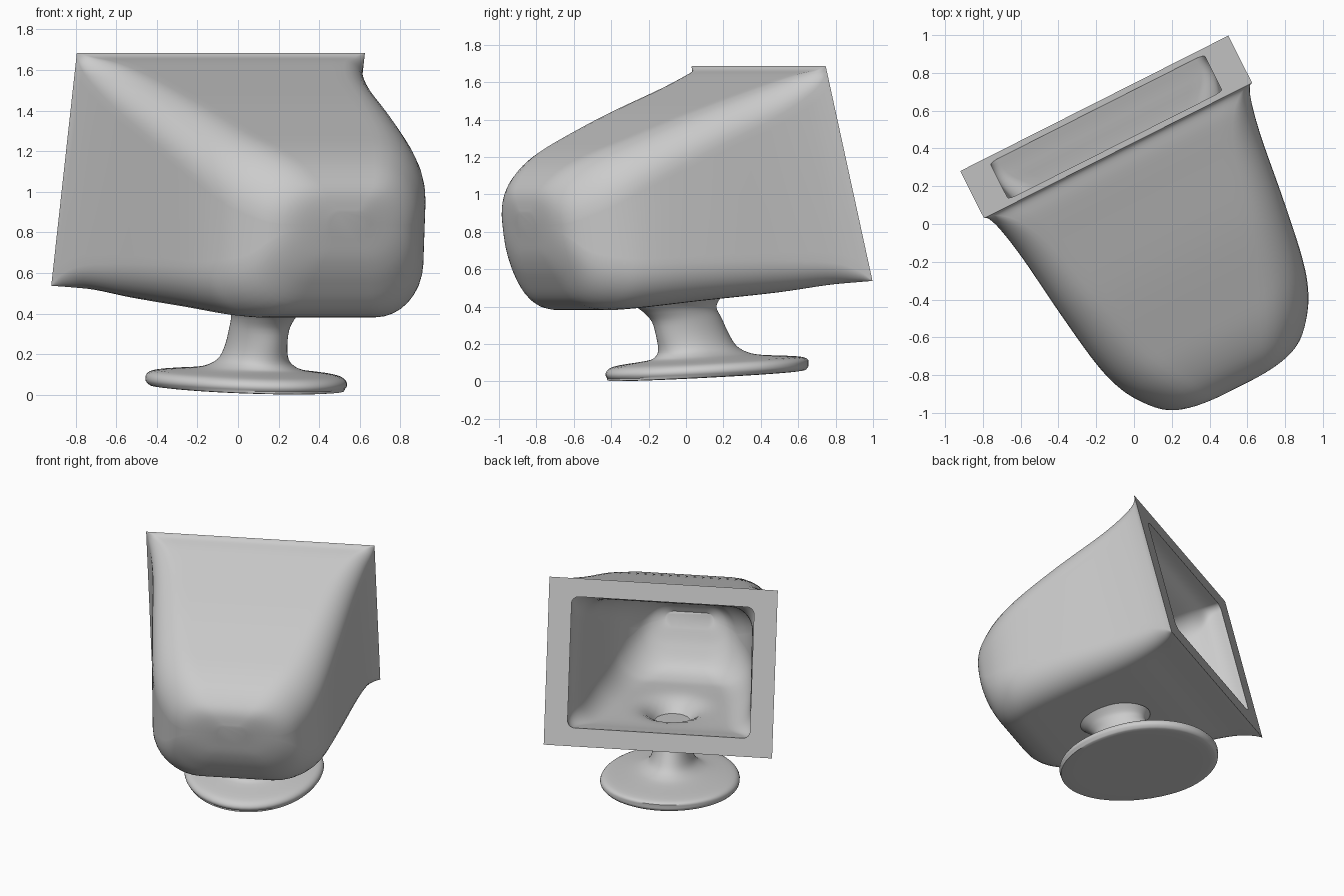
import bpy, bmesh, math

cube = bpy.data.objects.get("Cube")
if cube:
    bpy.data.objects.remove(cube)

YAW = math.radians(26.8)   # whole display is turned on its stand
CENTRE = 0.1               # sideways centre line

grey = bpy.data.materials.new("plain_grey")
grey.use_nodes = True
grey.diffuse_color = (0.6, 0.6, 0.6, 1)
grey.node_tree.nodes["Principled BSDF"].inputs["Base Color"].default_value = (0.6, 0.6, 0.6, 1)


def refine(rows, steps):
    """Catmull-Rom interpolation between table rows."""
    out = []
    last = len(rows) - 1
    for i in range(last):
        quad = (rows[max(i - 1, 0)], rows[i], rows[i + 1], rows[min(i + 2, last)])
        for k in range(steps):
            t = k / steps
            out.append([0.5 * (2 * b + (c - a) * t + (2*a - 5*b + 4*c - d) * t**2
                               + (3*b - a - 3*c + d) * t**3) for a, b, c, d in zip(*quad)])
    return out + [list(rows[-1])]


def loft(name, rings, cap_end=True):
    """Skin closed rings in order, cap the ends, smooth with sharp edges kept."""
    bm = bmesh.new()
    loops = [[bm.verts.new(p) for p in ring] for ring in rings]
    for a, b in zip(loops, loops[1:]):
        for i in range(len(a)):
            j = (i + 1) % len(a)
            bm.faces.new((a[i], a[j], b[j], b[i]))
    bm.faces.new(loops[0])
    if cap_end:
        bm.faces.new(loops[-1])
    bmesh.ops.recalc_face_normals(bm, faces=bm.faces)
    mesh = bpy.data.meshes.new(name)
    bm.to_mesh(mesh)
    bm.free()
    mesh.materials.append(grey)
    ob = bpy.data.objects.new(name, mesh)
    bpy.context.collection.objects.link(ob)
    ob.rotation_euler.z = YAW
    bpy.ops.object.select_all(action='DESELECT')
    ob.select_set(True)
    bpy.context.view_layer.objects.active = ob
    bpy.ops.object.shade_smooth_by_angle(angle=math.radians(38))


def section(row, corner=8, side=16):
    """Rounded rectangle spanned between a top and a bottom edge."""
    wt, zt, wb, zb, hw, r = row
    height = math.hypot(wt - wb, zt - zb)
    hh = height / 2
    r = max(0.002, min(r, hw * 0.98, hh * 0.98))
    flat = []
    for n, (sx, sy) in enumerate(((1, 1), (-1, 1), (-1, -1), (1, -1))):
        for k in range(corner + 1):
            a = math.pi / 2 * (n + k / corner)
            flat.append((sx * (hw - r) + r * math.cos(a), sy * (hh - r) + r * math.sin(a)))
    pts = []
    for i, p in enumerate(flat):
        pts.append(p)
        if i % (corner + 1) == corner:
            q = flat[(i + 1) % len(flat)]
            pts += [(p[0] + (q[0] - p[0]) * k / side, p[1] + (q[1] - p[1]) * k / side)
                    for k in range(1, side)]
    ring = []
    for x, y in pts:
        f = y / height + 0.5
        ring.append((CENTRE + x, wb + (wt - wb) * f, zb + (zt - zb) * f))
    return ring


# Housing: top depth, top z, bottom depth, bottom z, half width, corner radius
rim = (0.385, 1.685, 0.665, 0.537, 0.795, 0.0)
behind_rim = (0.36, 1.663, 0.61, 0.53, 0.775, 0.06)
shell = [
    (0.27, 1.635, 0.48, 0.515, 0.745, 0.12),
    (0.08, 1.565, 0.22, 0.475, 0.708, 0.17),
    (-0.27, 1.435, -0.2, 0.43, 0.662, 0.21),
    (-0.58, 1.305, -0.55, 0.39, 0.612, 0.24),
    (-0.77, 1.22, -0.71, 0.385, 0.555, 0.26),
    (-0.90, 1.14, -0.83, 0.43, 0.475, 0.25),
    (-0.98, 1.06, -0.915, 0.55, 0.39, 0.21),
    (-1.015, 0.99, -0.965, 0.66, 0.28, 0.15),
    (-1.02, 0.90, -0.99, 0.76, 0.1, 0.06),
]
outer = refine([rim, behind_rim] + shell, 5)

# Cavity follows the housing at wall thickness, behind a short lip
WALL = 0.115
opening = (0.416, 1.56, 0.634, 0.663, 0.635, 0.05)
lip = (0.32, 1.54, 0.535, 0.635, 0.64, 0.07)
cavity = [(a + WALL, b - WALL, c + WALL, d + WALL, w - WALL, r * 0.9)
          for a, b, c, d, w, r in shell[1:-1]]
inner = refine([opening, lip] + cavity, 7)


def dimple(p):
    """Funnel in the cavity floor leading down into the neck."""
    x, y, z = p
    if z > 0.75:
        return p
    d2 = ((x - CENTRE) / 0.14) ** 2 + ((y + 0.04) / 0.17) ** 2
    return (x, y, z - 0.22 * math.exp(-d2))


rings = [section(r) for r in reversed(outer)]
rings += [[dimple(p) for p in section(r)] for r in inner]
loft("display_housing", rings)

# Stand: height, depth centre, half width, rear reach, front reach
stand = [
    (0.028, 0.11, 0.2, 0.26, 0.22),
    (0.026, 0.11, 0.43, 0.555, 0.47),
    (0.04, 0.125, 0.47, 0.6, 0.5),
    (0.065, 0.125, 0.48, 0.61, 0.505),
    (0.09, 0.125, 0.465, 0.59, 0.5),
    (0.105, 0.115, 0.42, 0.525, 0.45),
    (0.122, 0.04, 0.27, 0.29, 0.34),
    (0.142, 0.01, 0.2, 0.22, 0.29),
    (0.18, 0.0, 0.155, 0.2, 0.24),
    (0.25, -0.02, 0.135, 0.195, 0.215),
    (0.33, -0.05, 0.132, 0.19, 0.205),
    (0.38, -0.08, 0.14, 0.205, 0.205),
    (0.41, -0.09, 0.155, 0.235, 0.215),
    (0.45, -0.1, 0.19, 0.27, 0.25),
]
TILT = 0.055


def oval(row, n=56):
    h, c, a, rear, front = row
    ring = []
    for i in range(n):
        t = math.tau * i / n
        s = math.sin(t)
        w = c + s * (front if s > 0 else rear)
        ring.append((CENTRE - 0.005 + a * math.cos(t), w, h + TILT * w))
    return ring


loft("stand", [oval(r) for r in refine(stand, 3)], cap_end=False)
